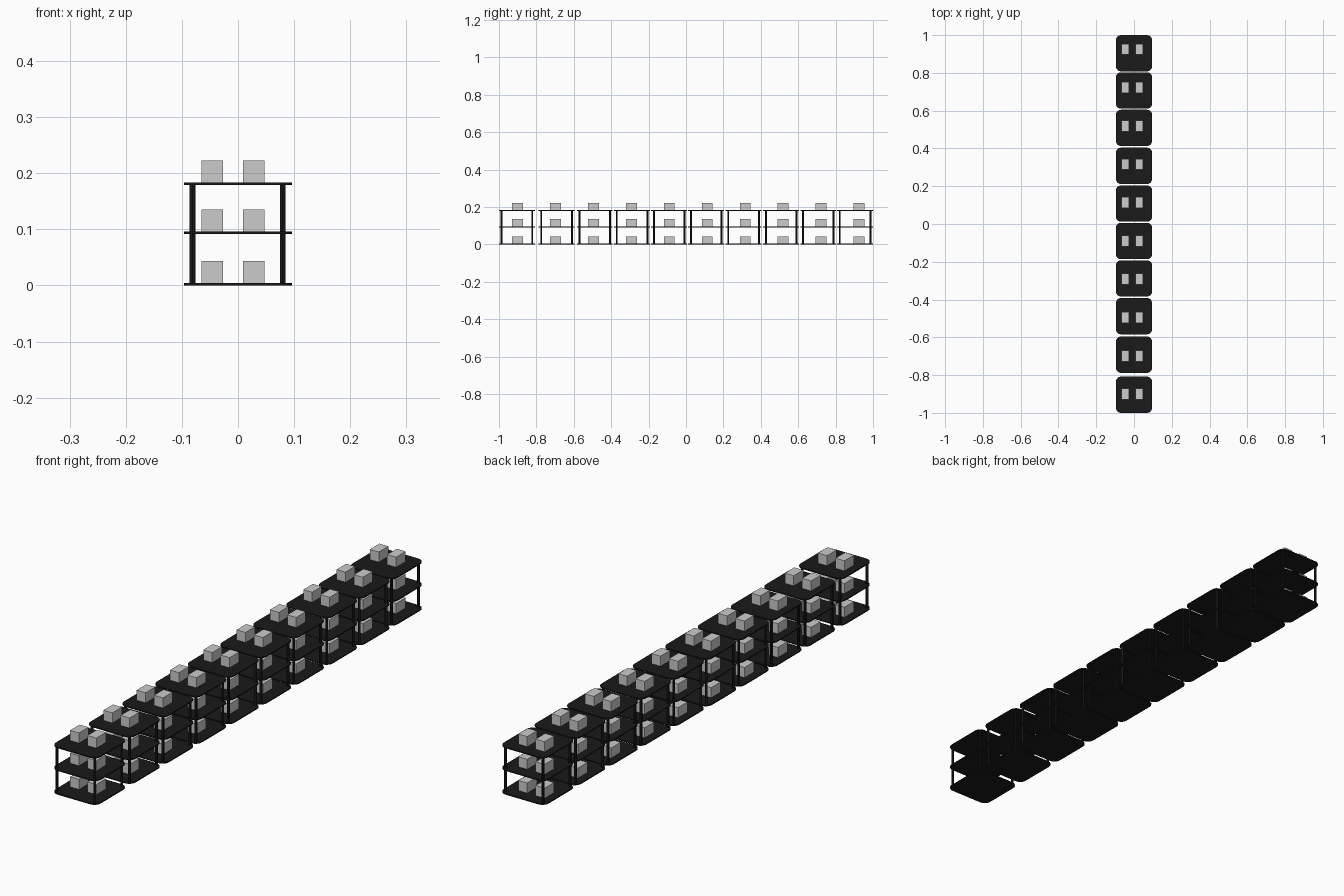
import bpy, bmesh
from math import cos, sin, pi

if "Cube" in bpy.data.objects:
    bpy.data.objects.remove(bpy.data.objects["Cube"])

def mat(name, c):
    m = bpy.data.materials.new(name)
    m.diffuse_color = (c, c, c, 1)
    m.use_nodes = True
    m.node_tree.nodes["Principled BSDF"].inputs["Base Color"].default_value = m.diffuse_color
    return m

BLACK = mat("black", 0.01)

def finish(name, bm, material=None):
    bmesh.ops.recalc_face_normals(bm, faces=bm.faces)
    me = bpy.data.meshes.new(name)
    bm.to_mesh(me)
    bm.free()
    ob = bpy.data.objects.new(name, me)
    bpy.context.collection.objects.link(ob)
    if material:
        me.materials.append(material)
    return ob

def smooth(ob):
    bpy.ops.object.select_all(action='DESELECT')
    bpy.context.view_layer.objects.active = ob
    ob.select_set(True)
    bpy.ops.object.shade_smooth_by_angle()

# rounded square plate
def shelf(name, y, z, half=0.096, r=0.027, t=0.0045, seg=6):
    bm = bmesh.new()
    pts = []
    for k, (sx, sy) in enumerate([(1, 1), (-1, 1), (-1, -1), (1, -1)]):
        for i in range(seg + 1):
            a = (k + i / seg) * pi / 2
            pts.append((sx * (half - r) + r * cos(a), y + sy * (half - r) + r * sin(a), z))
    face = bm.faces.new([bm.verts.new(p) for p in pts])
    ext = bmesh.ops.extrude_face_region(bm, geom=[face])
    bmesh.ops.translate(bm, vec=(0, 0, t),
                        verts=[v for v in ext["geom"] if isinstance(v, bmesh.types.BMVert)])
    smooth(finish(name, bm, BLACK))

def post(name, x, y, height=0.18, r=0.005):
    bm = bmesh.new()
    bmesh.ops.create_cone(bm, cap_ends=True, segments=12, radius1=r, radius2=r, depth=height)
    bmesh.ops.translate(bm, vec=(x, y, height / 2), verts=bm.verts)
    smooth(finish(name, bm, BLACK))

def box(name, x, y, z, size=(0.038, 0.058, 0.039)):
    bm = bmesh.new()
    bmesh.ops.create_cube(bm, size=1)
    bmesh.ops.scale(bm, vec=size, verts=bm.verts)
    bmesh.ops.translate(bm, vec=(x, y, z + size[2] / 2), verts=bm.verts)
    finish(name, bm)

# slightly uneven row of ten racks
RACKS = [-0.904, -0.692, -0.488, -0.288, -0.09, 0.108, 0.308, 0.509, 0.707, 0.904]
LEVELS = {"bottom": 0.0, "middle": 0.0915, "top": 0.179}

for i, y in enumerate(RACKS):
    for level, z in LEVELS.items():
        shelf(f"{level}_shelf_{i}", y, z)
        # pair of boxes, evenly spaced along the row
        for side, x in (("left", -0.046), ("right", 0.028)):
            box(f"{level}_{side}_box_{i}", x, -0.901 + 0.2029 * i, z + 0.0045)
    for side, x in (("left", -0.081), ("right", 0.0795)):
        for end, dy in (("front", -0.082), ("back", 0.082)):
            post(f"{end}_{side}_post_{i}", x, y + dy)
